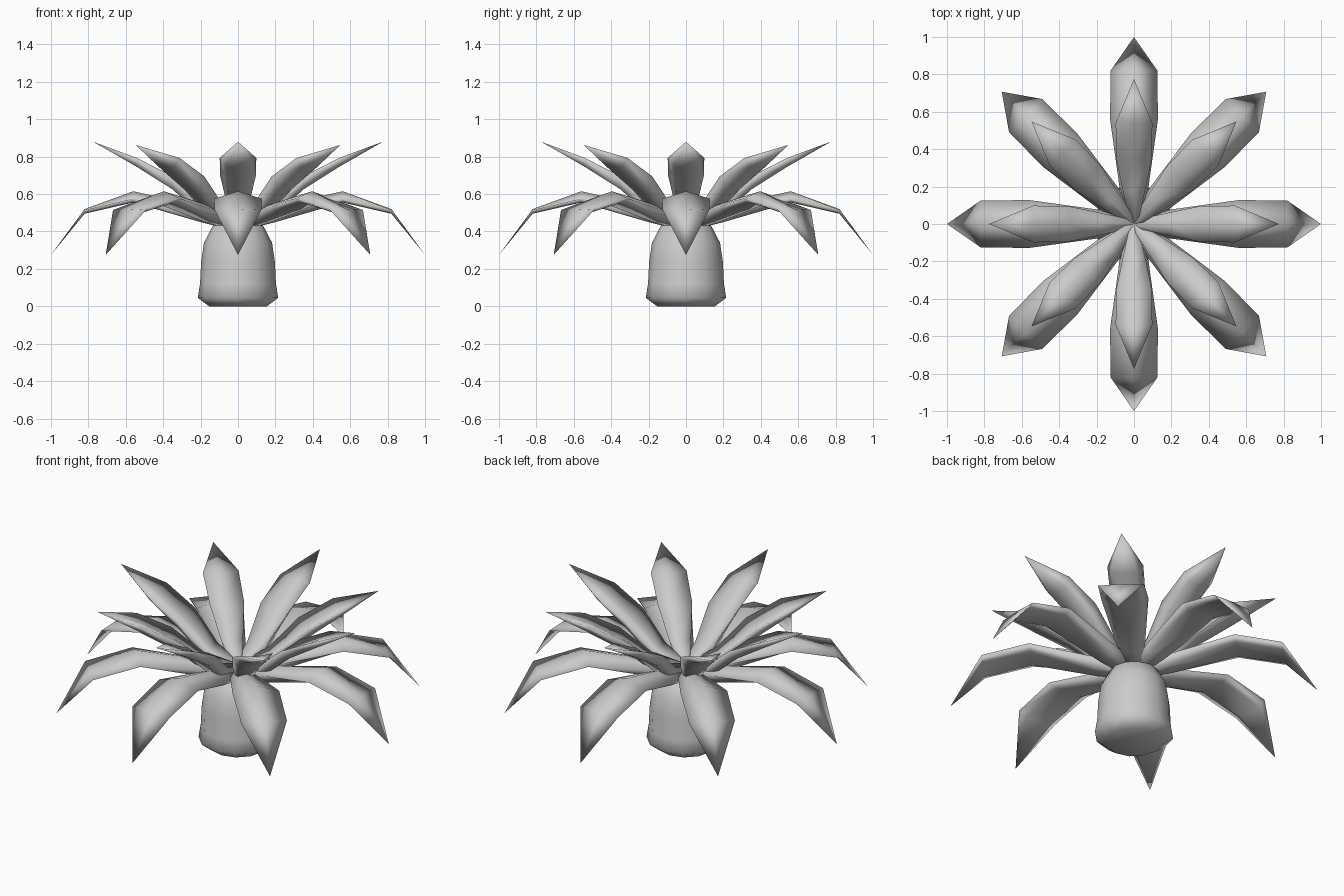
import bpy, bmesh, math
from mathutils import Matrix, Vector

cube = bpy.data.objects.get("Cube")
if cube:
    bpy.data.objects.remove(cube)

grey = bpy.data.materials.new("plain_grey")
grey.use_nodes = True
GREY = (0.6, 0.6, 0.6, 1)
grey.diffuse_color = GREY
grey.node_tree.nodes["Principled BSDF"].inputs["Base Color"].default_value = GREY


def finish(bm, name):
    bmesh.ops.recalc_face_normals(bm, faces=bm.faces)
    for face in bm.faces:
        face.smooth = True
    mesh = bpy.data.meshes.new(name)
    bm.to_mesh(mesh)
    bm.free()
    mesh.materials.append(grey)
    bpy.context.collection.objects.link(bpy.data.objects.new(name, mesh))


def loft(bm, rings):
    for a, b in zip(rings, rings[1:]):
        n = len(a)
        for i in range(n):
            j = (i + 1) % n
            bm.faces.new((a[i], a[j], b[j], b[i]))


def leaf(name, sections, tip, turn):
    """Sections: radius, half width, edge height, top rib height, under rib height."""
    bm = bmesh.new()
    rot = Matrix.Rotation(turn, 4, 'Z')

    def vert(x, y, z):
        return bm.verts.new(rot @ Vector((x, y, z)))

    rings = [[vert(r, w, e), vert(r, 0, t), vert(r, -w, e),
              vert(r, -w * 0.6, u), vert(r, w * 0.6, u)]
             for r, w, e, t, u in sections]
    loft(bm, rings)
    bm.faces.new(rings[0])
    end = vert(tip[0], 0, tip[1])
    for a, b in zip(rings[-1], rings[-1][1:] + rings[-1][:1]):
        bm.faces.new((a, b, end))
    finish(bm, name)


# Trunk: a rounded, tapering stump
bm = bmesh.new()
SIDES = 12
profile = [(0.155, 0), (0.215, 0.045), (0.203, 0.12), (0.197, 0.24),
           (0.182, 0.34), (0.135, 0.43), (0.06, 0.47)]
rings = [[bm.verts.new((r * math.cos(math.tau * i / SIDES),
                        r * math.sin(math.tau * i / SIDES), z))
          for i in range(SIDES)] for r, z in profile]
loft(bm, rings)
bm.faces.new(rings[0])
bm.faces.new(rings[-1])
finish(bm, "trunk")

# Drooping lower leaves and raised, cupped upper leaves
lower = [(0.0, 0.02, 0.46, 0.49, 0.4), (0.2, 0.078, 0.5, 0.535, 0.45),
         (0.56, 0.128, 0.575, 0.615, 0.555), (0.82, 0.125, 0.515, 0.52, 0.495)]
upper = [(0.0, 0.02, 0.48, 0.49, 0.43), (0.18, 0.06, 0.55, 0.53, 0.47),
         (0.35, 0.095, 0.695, 0.67, 0.625), (0.54, 0.098, 0.793, 0.78, 0.745)]
for k in range(8):
    turn = k * math.tau / 8
    upper_tip = 0.863 if k % 2 else 0.88
    leaf(f"lower_leaf_{k + 1}", lower, (1.0, 0.275), turn)
    leaf(f"upper_leaf_{k + 1}", upper, (0.775, upper_tip), turn)
